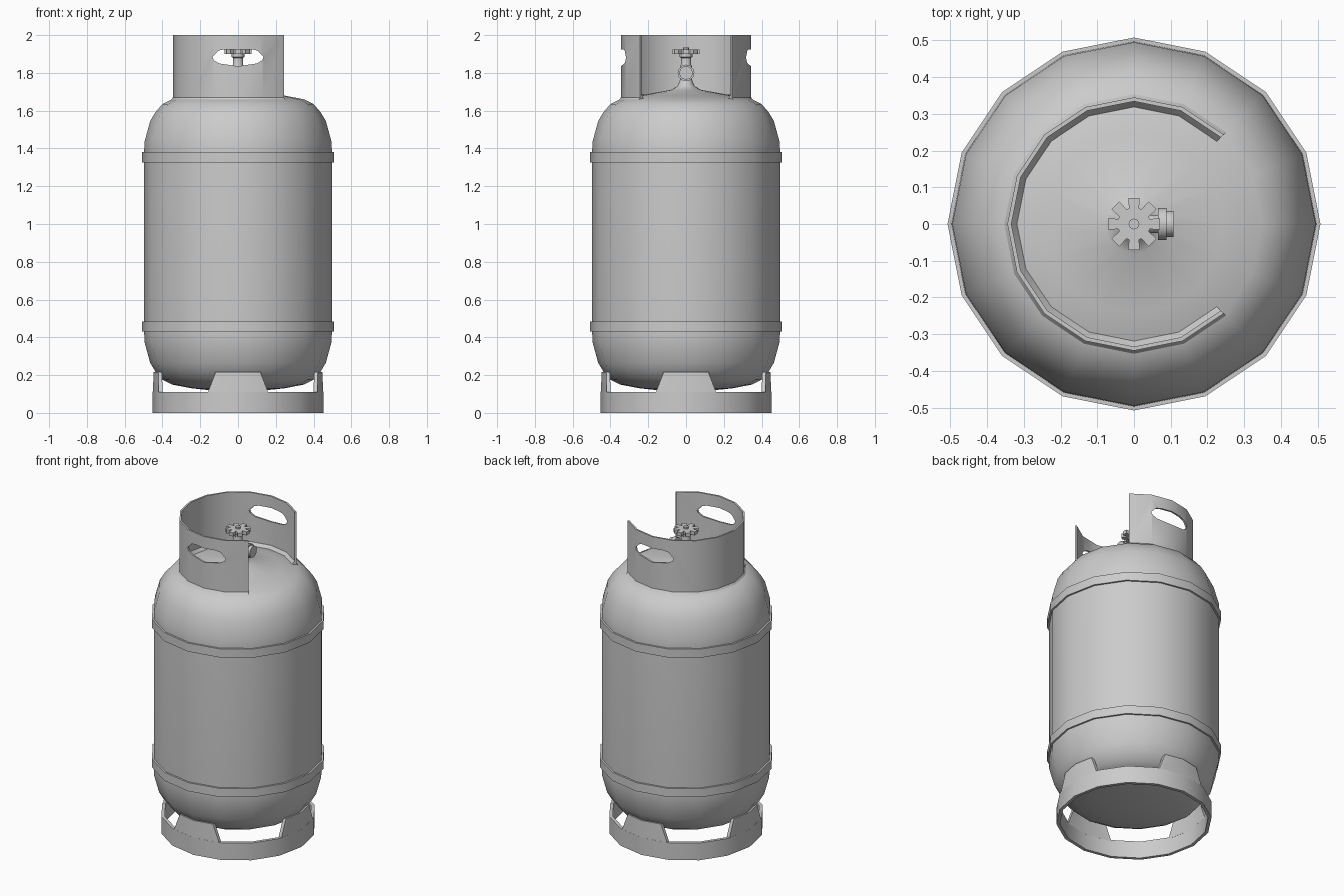
import bpy, bmesh
from math import sin, cos, pi, radians
from mathutils import Matrix

cube = bpy.data.objects.get("Cube")
if cube:
    bpy.data.objects.remove(cube, do_unlink=True)

SIDES = 16
grey = bpy.data.materials.new("painted grey")
grey.use_nodes = True
grey.diffuse_color = (0.6, 0.6, 0.6, 1)
grey.node_tree.nodes["Principled BSDF"].inputs["Base Color"].default_value = (0.6, 0.6, 0.6, 1)


def finish(name, bm, smooth=35):
    bmesh.ops.remove_doubles(bm, verts=bm.verts, dist=1e-5)
    bmesh.ops.recalc_face_normals(bm, faces=bm.faces)
    me = bpy.data.meshes.new(name)
    bm.to_mesh(me)
    bm.free()
    ob = bpy.data.objects.new(name, me)
    bpy.context.collection.objects.link(ob)
    me.materials.append(grey)
    if smooth:
        shade(ob, smooth)
    return ob


def shade(ob, angle):
    bpy.ops.object.select_all(action='DESELECT')
    ob.select_set(True)
    bpy.context.view_layer.objects.active = ob
    bpy.ops.object.shade_smooth_by_angle(angle=radians(angle))


def revolve(name, profile, closed=False, sides=SIDES, start=0, steps=None, axis=None, smooth=35):
    """Sweep an (r, z) profile around z; a partial sweep gets end caps."""
    bm = bmesh.new()
    full = steps is None
    count = sides if full else steps + 1
    rows = []
    for i in range(count):
        a = 2 * pi * (start + i) / sides
        rows.append([bm.verts.new((r * cos(a), r * sin(a), z)) for r, z in profile])
    n = len(profile)
    for i in range(count if full else count - 1):
        p, q = rows[i], rows[(i + 1) % count]
        for j in range(n if closed else n - 1):
            k = (j + 1) % n
            bm.faces.new((p[j], q[j], q[k], p[k]))
    if not full:
        bm.faces.new(rows[0])
        bm.faces.new(rows[-1])
    bmesh.ops.remove_doubles(bm, verts=bm.verts, dist=1e-5)
    bmesh.ops.dissolve_degenerate(bm, edges=bm.edges, dist=1e-5)
    if axis:
        bm.transform(axis)
    return finish(name, bm, smooth)


def prism(name, outline, depth, matrix=None, smooth=None):
    """Extrude an (x, y) outline along z, then place it."""
    bm = bmesh.new()
    face = bm.faces.new([bm.verts.new((x, y, 0)) for x, y in outline])
    out = bmesh.ops.extrude_face_region(bm, geom=[face])
    for v in out["geom"]:
        if isinstance(v, bmesh.types.BMVert):
            v.co.z += depth
    if matrix:
        bm.transform(matrix)
    return finish(name, bm, smooth)


# Tank: the same shoulder at both ends, plus a small neck on top
MID = 0.905
shoulder = [(0.497, 1.38), (0.495, 1.435), (0.465, 1.545), (0.437, 1.592),
            (0.4, 1.635), (0.35, 1.66), (0.245, 1.68)]
lower = [(r, 2 * MID - z) for r, z in reversed(shoulder)]
neck = [(0.08, 1.71), (0.045, 1.73), (0.033, 1.76), (0, 1.76)]
revolve("tank_body", [(0, 0.105)] + lower + shoulder + neck, smooth=40)

# Weld bands
for name, z in (("lower_band", 0.43), ("upper_band", 1.325)):
    revolve(name, [(0.49, z), (0.508, z), (0.508, z + 0.055), (0.49, z + 0.055)], closed=True)

# Foot ring
revolve("foot_ring", [(0.432, 0), (0.452, 0), (0.452, 0.11), (0.432, 0.11)], closed=True)

# Four bent trapezoid legs
for n, name in enumerate(("left_leg", "back_leg", "right_leg", "front_leg")):
    bm = bmesh.new()
    grid = []
    for z, half, lean in ((0.1, 0.163, 0), (0.217, 0.118, 0.006)):
        for inset in (0, 0.02):
            for s in (-1, 0, 1):
                x = 0.452 - inset - lean - abs(s) * half * 0.2
                grid.append(bm.verts.new((x, s * half, z)))
    for a in range(2):
        b = a + 1
        for loop in ((a, b, b + 6, a + 6), (a + 3, a + 9, b + 9, b + 3),
                     (a + 6, b + 6, b + 9, a + 9), (a, a + 3, b + 3, b)):
            bm.faces.new([grid[i] for i in loop])
    for a in (0, 2):
        bm.faces.new([grid[i] for i in (a, a + 6, a + 9, a + 3)])
    bm.transform(Matrix.Rotation(n * pi / 2, 4, 'Z'))
    finish(name, bm)

# Guard collar, open on the left, with flared weld foot
collar = revolve("guard_collar",
                 [(0.363, 1.645), (0.345, 1.67), (0.345, 2), (0.334, 2), (0.334, 1.685), (0.314, 1.66)],
                 closed=True, start=2, steps=12, smooth=None)

# Hand holes cut through front and back
half_hole = [(0, 1.835), (0.1, 1.85), (0.128, 1.867), (0.135, 1.885), (0.105, 1.917), (0.075, 1.925)]
hole = half_hole + [(-x, z) for x, z in reversed(half_hole[1:])]
cutter = prism("hole_cutter", hole, 1.0,
               Matrix.Translation((0, 0.5, 0)) @ Matrix.Rotation(pi / 2, 4, 'X'))
cutter.hide_render = True
cut = collar.modifiers.new("hand_holes", 'BOOLEAN')
cut.operation = 'DIFFERENCE'
cut.solver = 'EXACT'
cut.object = cutter
bpy.context.view_layer.update()
cut_mesh = bpy.data.meshes.new_from_object(collar.evaluated_get(bpy.context.evaluated_depsgraph_get()))
collar.modifiers.clear()
collar.data = cut_mesh
bpy.data.objects.remove(cutter, do_unlink=True)
shade(collar, 30)

# Valve stem
revolve("valve_stem", [(0, 1.74), (0.033, 1.74), (0.033, 1.83), (0.027, 1.845), (0.027, 1.88),
                       (0.034, 1.885), (0.034, 1.9), (0, 1.9)], sides=12)

# Valve outlet pointing to the open side
sideways = Matrix.Translation((0, 0, 1.8)) @ Matrix.Rotation(pi / 2, 4, 'Y')
revolve("valve_outlet", [(0, 0), (0.025, 0), (0.025, 0.066), (0.044, 0.066), (0.044, 0.088),
                         (0.036, 0.088), (0.036, 0.108), (0, 0.108)], sides=12, axis=sideways)

# Toothed handwheel and its nut
star = []
for i in range(8):
    for radius, turn in ((0.073, -12), (0.073, 12), (0.045, 18), (0.045, 27)):
        a = radians(45 * i + turn)
        star.append((radius * cos(a), radius * sin(a)))
prism("handwheel", star, 0.023, Matrix.Translation((0, 0, 1.9)))
revolve("wheel_nut", [(0, 1.92), (0.015, 1.92), (0.015, 1.935), (0, 1.935)], sides=8)
